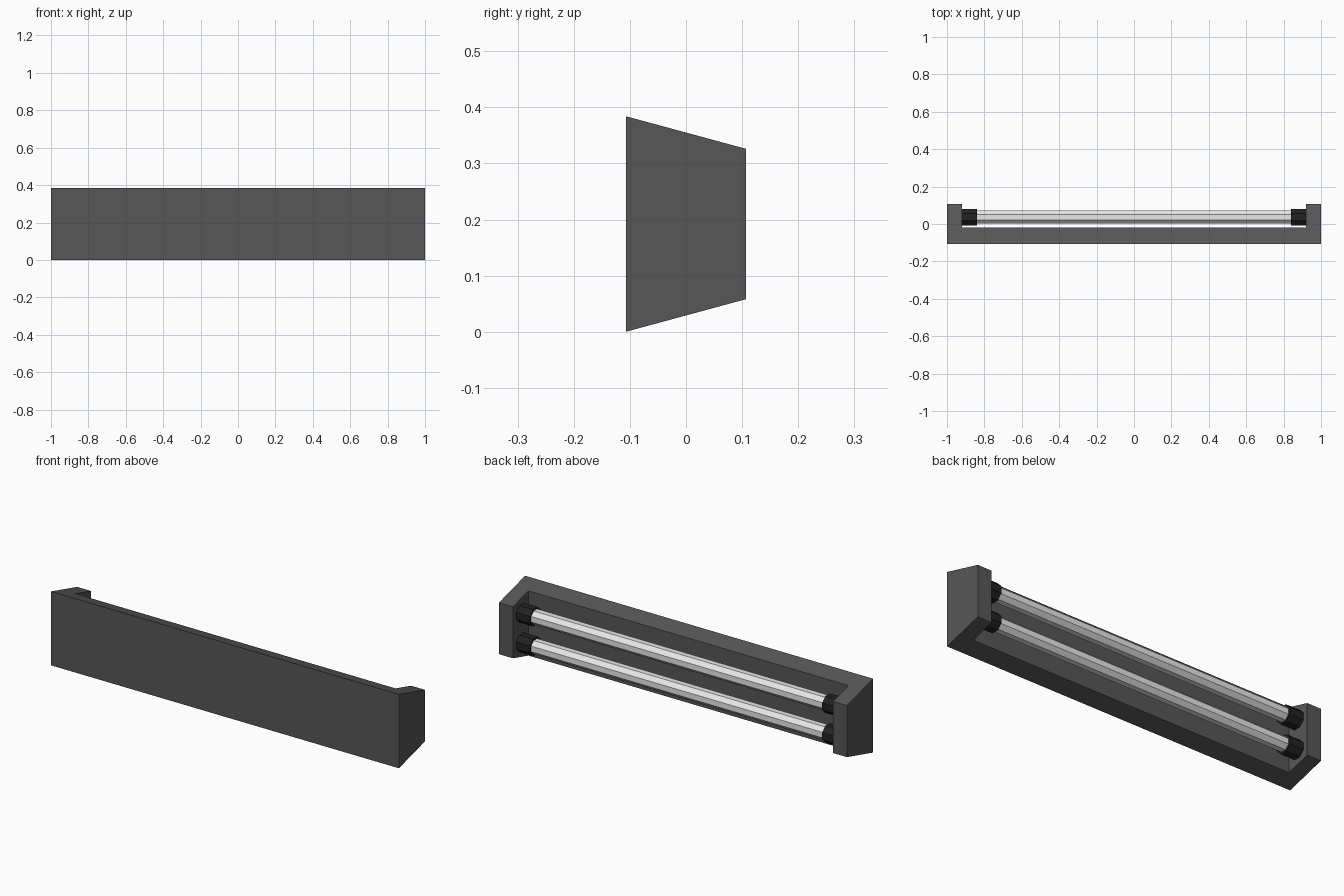
import bpy, bmesh
from math import pi, cos
from mathutils import Matrix

cube = bpy.data.objects.get("Cube")
if cube:
    bpy.data.objects.remove(cube, do_unlink=True)

DEPTH = 0.107       # half depth of the housing
HEIGHT = 0.384
TAPER = 0.058       # how far top and bottom slope in at the back
INNER_X, INNER_Y = 0.92, -0.02
TUBE_Y = 0.037


def material(name, value):
    mat = bpy.data.materials.new(name)
    mat.use_nodes = True
    colour = (value, value, value, 1)
    mat.diffuse_color = colour
    mat.node_tree.nodes["Principled BSDF"].inputs["Base Color"].default_value = colour
    return mat


def finish(name, bm, mat):
    bmesh.ops.recalc_face_normals(bm, faces=bm.faces)
    mesh = bpy.data.meshes.new(name)
    bm.to_mesh(mesh)
    bm.free()
    mesh.materials.append(mat)
    obj = bpy.data.objects.new(name, mesh)
    bpy.context.collection.objects.link(obj)
    return obj


def octagon_bar(name, x0, x1, z, apothem, mat):
    """Eight-sided bar along x with flats facing up, down, front and back."""
    bm = bmesh.new()
    r = apothem / cos(pi / 8)
    bmesh.ops.create_cone(bm, cap_ends=True, segments=8, radius1=r, radius2=r, depth=x1 - x0)
    place = (Matrix.Translation(((x0 + x1) / 2, TUBE_Y, z))
             @ Matrix.Rotation(pi / 2, 4, 'Y') @ Matrix.Rotation(pi / 8, 4, 'Z'))
    bm.transform(place)
    # Turn the bar if its first side is a corner instead of a flat
    top = max(v.co.z for v in bm.verts) - z
    if top > apothem * 1.02:
        bm.transform(Matrix.Translation((0, TUBE_Y, z)) @ Matrix.Rotation(pi / 8, 4, 'X')
                     @ Matrix.Translation((0, -TUBE_Y, -z)))
    return finish(name, bm, mat)


housing_grey = material("housing dark grey", 0.095)
cap_black = material("cap black", 0.016)
tube_white = material("tube white", 0.8)

# Housing: U-shaped plan, sloped in at the top and bottom towards the back
plan = [(-1, -DEPTH), (1, -DEPTH), (1, DEPTH), (INNER_X, DEPTH), (INNER_X, INNER_Y),
        (-INNER_X, INNER_Y), (-INNER_X, DEPTH), (-1, DEPTH)]
bm = bmesh.new()
low, high = [], []
for x, y in plan:
    inset = TAPER * (y + DEPTH) / (2 * DEPTH)
    low.append(bm.verts.new((x, y, inset)))
    high.append(bm.verts.new((x, y, HEIGHT - inset)))
bm.faces.new(low)
bm.faces.new(high)
for i in range(len(plan)):
    j = (i + 1) % len(plan)
    bm.faces.new((low[i], low[j], high[j], high[i]))
finish("housing", bm, housing_grey)

# Two lamp tubes, each with a socket cap at both ends
for level, side in (("lower", -1), ("upper", 1)):
    z = HEIGHT / 2 + side * 0.077
    octagon_bar(level + "_tube", -0.85, 0.85, z, 0.035, tube_white)
    octagon_bar(level + "_left_cap", 0.84, INNER_X, z, 0.044, cap_black)
    octagon_bar(level + "_right_cap", -INNER_X, -0.84, z, 0.044, cap_black)
